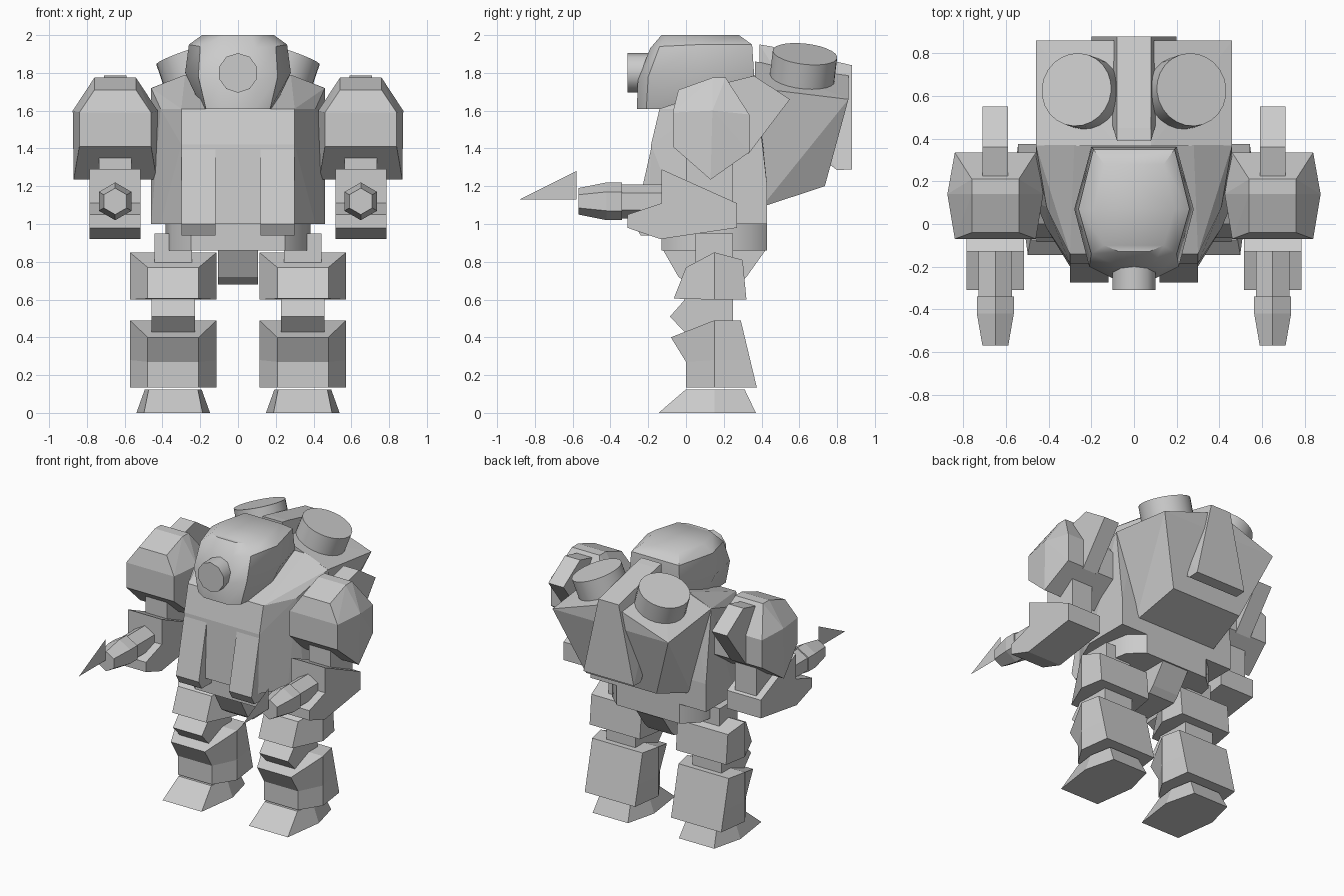
import bpy, bmesh, math
from mathutils import Vector

if "Cube" in bpy.data.objects:
    bpy.data.objects.remove(bpy.data.objects["Cube"])


def finish(name, bm, smooth=None):
    bmesh.ops.recalc_face_normals(bm, faces=bm.faces[:])
    me = bpy.data.meshes.new(name)
    bm.to_mesh(me)
    bm.free()
    ob = bpy.data.objects.new(name, me)
    bpy.context.collection.objects.link(ob)
    if smooth:
        bpy.ops.object.select_all(action='DESELECT')
        ob.select_set(True)
        bpy.context.view_layer.objects.active = ob
        bpy.ops.object.shade_smooth_by_angle(angle=math.radians(smooth))
    return ob


def hull(name, pts, cx=0):
    """Convex solid from half its points, mirrored about x = cx."""
    bm = bmesh.new()
    for x, y, z in pts:
        for s in (1, -1):
            bm.verts.new((cx + s * x, y, z))
    bmesh.ops.convex_hull(bm, input=bm.verts[:])
    bmesh.ops.dissolve_limit(bm, angle_limit=0.02, verts=bm.verts[:], edges=bm.edges[:])
    return finish(name, bm)


def loft(name, rings, cx=0, smooth=None):
    """Stacked half rings (front to back), mirrored about x = cx and capped."""
    bm = bmesh.new()
    n = len(rings[0])
    loops = []
    for r in rings:
        right = [bm.verts.new((cx + x, y, z)) for x, y, z in r]
        left = [bm.verts.new((cx - x, y, z)) for x, y, z in reversed(r)]
        loops.append(right + left)
    for a, b in zip(loops, loops[1:]):
        for i in range(2 * n):
            j = (i + 1) % (2 * n)
            bm.faces.new((a[i], a[j], b[j], b[i]))
    for lp in (loops[0], loops[-1]):
        for i in range(n - 1):
            bm.faces.new((lp[i], lp[i + 1], lp[-2 - i], lp[-1 - i]))
    return finish(name, bm, smooth)


def prism(name, profile, half, cx=0):
    """Side profile (y, z) extruded across x."""
    bm = bmesh.new()
    a = [bm.verts.new((cx - half, y, z)) for y, z in profile]
    b = [bm.verts.new((cx + half, y, z)) for y, z in profile]
    bm.faces.new(a)
    bm.faces.new(b[::-1])
    for i in range(len(a)):
        j = (i + 1) % len(a)
        bm.faces.new((a[i], a[j], b[j], b[i]))
    return finish(name, bm)


def turned(name, base, axis, sections, sides, smooth=None):
    """Capped rings (distance, radius) along an axis."""
    bm = bmesh.new()
    q = Vector(axis).to_track_quat('Z', 'Y')
    loops = []
    for d, r in sections:
        angs = [2 * math.pi * i / sides for i in range(sides)]
        loops.append([bm.verts.new(Vector(base) + q @ Vector((r * math.sin(t), r * math.cos(t), d)))
                      for t in angs])
    for a, b in zip(loops, loops[1:]):
        for i in range(sides):
            j = (i + 1) % sides
            bm.faces.new((a[i], a[j], b[j], b[i]))
    bm.faces.new(loops[0])
    bm.faces.new(loops[-1])
    return finish(name, bm, smooth)


# Head dome and eye
loft("head", [
    [(.09, -.26, 1.61), (.17, -.21, 1.61), (.19, .07, 1.61), (.15, .34, 1.61)],
    [(.10, -.255, 1.76), (.21, -.20, 1.78), (.28, .07, 1.80), (.20, .36, 1.80)],
    [(.09, -.19, 1.93), (.20, -.14, 1.94), (.26, .07, 1.95), (.19, .35, 1.95)],
    [(.07, -.13, 2.0), (.14, -.10, 2.0), (.19, .07, 2.0), (.14, .28, 2.0)]], smooth=40)
turned("eye", (0, -.31, 1.80), (0, 1, 0), [(0, .105), (.15, .105)], 10, 40)

# Torso, chest panels, pelvis
hull("torso", [(.30, -.14, 1.61), (.30, -.185, 1.42), (.30, -.20, 1.0), (.41, .08, 1.61),
               (.41, -.02, 1.0), (.46, .10, 1.0), (.46, .37, 1.72), (.28, .37, 1.79),
               (.46, .43, 1.2), (.46, .43, 1.0)])
for s, side in ((1, "right"), (-1, "left")):
    prism("chest_panel_" + side, [(-.18, 1.42), (-.275, 1.0), (-.24, .94), (-.1, .94), (-.1, 1.42)],
          .09, s * .21)
loft("pelvis", [[(.25, -.13, z), (.35, -.04, z), (.385, .15, z), (.35, .34, z), (.25, .43, z)]
                for z in (.86, 1.0)], smooth=40)
prism("crotch", [(-.13, 1.0), (-.12, .86), (-.04, .72), (.02, .68), (.28, .68), (.32, .72),
                 (.42, .86), (.42, 1.0)], .105)

# Backpack with central spine
hull("backpack", [(.46, .365, 1.72), (.08, .365, 1.86), (.08, .86, 1.79), (.46, .86, 1.66),
                  (.28, .735, 1.2), (.32, .40, 1.09)])
hull("backpack_spine", [(.08, .39, 1.95), (.08, .45, 1.94), (.08, .88, 1.84), (.2, .88, 1.29),
                        (.2, .80, 1.285), (.08, .39, 1.6)])

for s, side in ((1, "right"), (-1, "left")):
    # Exhaust stack tilted with the pack roof
    axis = Vector((s * .32, .11, .94)).normalized()
    turned("exhaust_" + side, Vector((s * .27, .63, 1.90)) - .22 * axis, axis,
           [(0, .172), (.22, .172)], 24, 40)

    # Arm
    ax = s * .65
    hull("shoulder_" + side, [
        (.19, -.07, 1.41), (.19, -.07, 1.59), (.11, -.04, 1.71),
        (.22, .13, 1.235), (.225, .14, 1.60), (.11, .14, 1.775), (.11, .21, 1.775),
        (.19, .335, 1.38), (.19, .335, 1.58)], ax)
    hull("shoulder_fin_" + side, [(.06, .22, 1.75), (.06, .36, 1.785), (.06, .42, 1.74),
                                  (.06, .55, 1.66), (.06, .33, 1.37), (.06, .22, 1.45)], ax)
    hull("upper_arm_" + side, [(.085, y, z) for y in (0, .25) for z in (1.05, 1.42)], ax)
    prism("forearm_" + side, [(-.13, 1.29), (.27, 1.11), (.27, .98), (-.135, .92), (-.31, .98),
                              (-.31, 1.05), (-.13, 1.11)], .135, ax)
    turned("gun_" + side, (ax, 0, 1.12), (0, -1, 0),
           [(0, .09), (.34, .09), (.34, .10), (.42, .10), (.57, .07)], 6)
    # Thin muzzle blade
    bm = bmesh.new()
    bm.faces.new([bm.verts.new((ax, y, z)) for y, z in ((-.88, 1.13), (-.58, 1.28), (-.58, 1.13))])
    finish("muzzle_blade_" + side, bm)

    # Leg
    lx = s * .343
    loft("thigh_" + side, [
        [(.135, -.065, .605), (.23, .15, .60), (.20, .32, .60)],
        [(.135, 0, .77), (.23, .15, .85), (.20, .30, .81)]], lx)
    prism("thigh_core_" + side, [(.05, .70), (.05, .95), (.25, .95), (.25, .70)], .10, lx)
    prism("knee_" + side, [(0, .65), (-.01, .595), (-.085, .51), (0, .42), (.25, .42), (.25, .65)],
          .115, lx)
    loft("shin_" + side, [
        [(.135, 0, .135), (.23, .15, .135), (.20, .375, .135)],
        [(.135, 0, .27), (.23, .15, .28), (.20, .34, .28)],
        [(.135, -.08, .40), (.23, .15, .49), (.20, .29, .49)]], lx)
    loft("foot_" + side, [
        [(.155, -.145, 0), (.195, .15, 0), (.14, .37, 0)],
        [(.13, 0, .125), (.15, .15, .125), (.12, .31, .125)]], lx)
